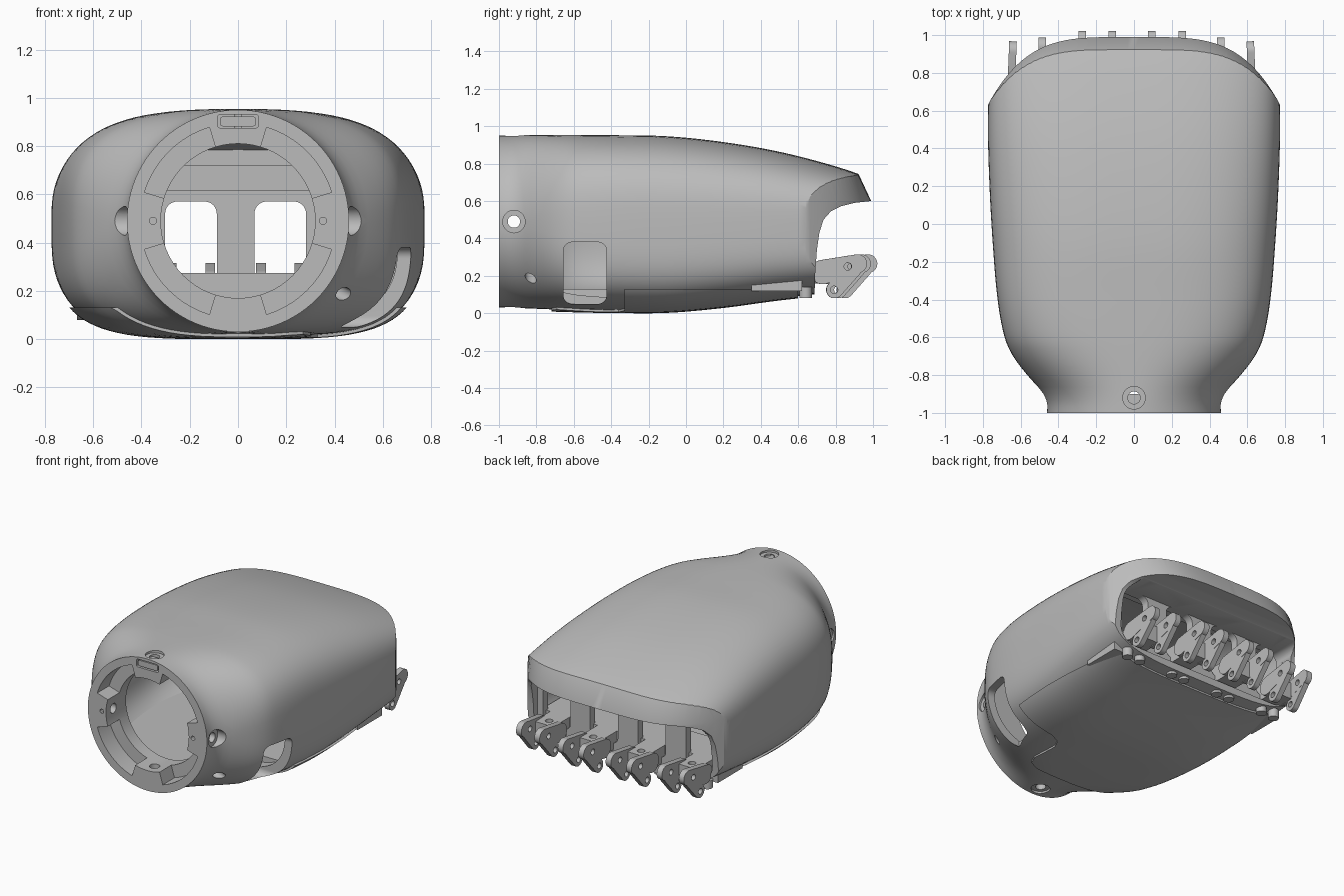
import bpy, bmesh, math
from mathutils import Vector, Matrix

cube = bpy.data.objects.get("Cube")
if cube:
    bpy.data.objects.remove(cube)

grey = bpy.data.materials.new("plain grey")
grey.use_nodes = True
grey.diffuse_color = (0.5, 0.5, 0.5, 1)
grey.node_tree.nodes["Principled BSDF"].inputs["Base Color"].default_value = (0.5, 0.5, 0.5, 1)

MID = 0.49
# y, half width, top, bottom, upper exponent, lower exponent
ROWS = [(-1, .46, .95, .03, 2, 2), (-.95, .462, .951, .03, 2, 2), (-.88, .495, .952, .027, 2.05, 2.1),
        (-.8, .565, .953, .024, 2.2, 2.4), (-.7, .64, .954, .02, 2.5, 2.9), (-.6, .685, .954, .017, 2.8, 3.4),
        (-.4, .722, .952, .013, 3, 3.8), (-.1, .748, .946, .014, 3, 4), (.2, .765, .915, .04, 3, 4),
        (.5, .773, .863, .08, 3, 4), (.8, .765, .785, .11, 3, 4), (1.05, .74, .70, .125, 3, 4)]


def spline_row(y):
    """Smooth interpolation of the body sections along y."""
    k = max(i for i in range(len(ROWS) - 1) if ROWS[i][0] <= y or i == 0)
    a, b = ROWS[k], ROWS[k + 1]
    p, q = ROWS[max(k - 1, 0)], ROWS[min(k + 2, len(ROWS) - 1)]
    h = b[0] - a[0]
    t = (y - a[0]) / h
    out = []
    for j in range(1, len(a)):
        m0 = (b[j] - p[j]) / (b[0] - p[0]) * h
        m1 = (q[j] - a[j]) / (q[0] - a[0]) * h
        out.append((2*t**3 - 3*t*t + 1) * a[j] + (t**3 - 2*t*t + t) * m0
                   + (3*t*t - 2*t**3) * b[j] + (t**3 - t*t) * m1)
    return out


def section(y, inset=0, count=96):
    w, top, bottom, nu, nl = spline_row(y)
    ring = []
    for i in range(count):
        a = 2 * math.pi * i / count
        c, s = math.cos(a), math.sin(a)
        n = nu if s >= 0 else nl
        h = (top - MID if s >= 0 else MID - bottom) - inset
        ring.append((math.copysign(abs(c) ** (2 / n), c) * (w - inset), y,
                     MID + math.copysign(abs(s) ** (2 / n), s) * h))
    return ring


def loft(name, rings):
    """Closed solid through rings of equal point count."""
    bm = bmesh.new()
    loops = [[bm.verts.new(p) for p in r] for r in rings]
    n = len(loops[0])
    for a, b in zip(loops, loops[1:]):
        for i in range(n):
            bm.faces.new((a[i], a[(i + 1) % n], b[(i + 1) % n], b[i]))
    bm.faces.new(loops[0])
    bm.faces.new(loops[-1])
    bmesh.ops.recalc_face_normals(bm, faces=bm.faces)
    mesh = bpy.data.meshes.new(name)
    bm.to_mesh(mesh)
    bm.free()
    mesh.materials.append(grey)
    ob = bpy.data.objects.new(name, mesh)
    bpy.context.collection.objects.link(ob)
    return ob


def prism(name, pts, axis, lo, hi):
    """Extrude a 2D outline along x (points yz), y (points xz) or z (points xy)."""
    k = "xyz".index(axis)
    return loft(name, [[p[:k] + (d,) + p[k:] for p in map(tuple, pts)] for d in (lo, hi)])


def box(name, x0, x1, y0, y1, z0, z1):
    return prism(name, [(x0, y0), (x1, y0), (x1, y1), (x0, y1)], "z", z0, z1)


def rounded(a0, a1, b0, b1, r, steps=8):
    pts = []
    for k, (a, b) in enumerate([(a1-r, b1-r), (a0+r, b1-r), (a0+r, b0+r), (a1-r, b0+r)]):
        for i in range(steps + 1):
            t = math.pi / 2 * (k + i / steps)
            pts.append((a + r * math.cos(t), b + r * math.sin(t)))
    return pts


def arc(r, a0, a1, cx, cz, steps=16):
    angles = [math.radians(a0 + (a1 - a0) * i / steps) for i in range(steps + 1)]
    return [(cx + r * math.cos(t), cz + r * math.sin(t)) for t in angles]


def cylinder(name, r, start, end, r2=None, sides=32):
    a, b = Vector(start), Vector(end)
    rot = (b - a).to_track_quat("Z", "Y")
    rings = [[tuple(c + rot @ Vector((q * math.cos(t), q * math.sin(t), 0)))
              for t in (2 * math.pi * i / sides for i in range(sides))] for c, q in ((a, r), (b, r2 or r))]
    return loft(name, rings)


def cut(ob, other, operation="DIFFERENCE"):
    mod = ob.modifiers.new("cut", "BOOLEAN")
    mod.operation, mod.solver, mod.object = operation, "EXACT", other
    bpy.context.view_layer.objects.active = ob
    bpy.ops.object.modifier_apply(modifier=mod.name)
    bpy.data.objects.remove(other)


def spaced(a, b, n):
    return [a + (b - a) * i / n for i in range(n + 1)]


FINGERS = (-.565, -.195, .175, .54)

# Hollow housing with a rounded, undercut rear end
shell = loft("housing", [section(y) for y in spaced(-1, 1.05, 60)])
rear = []
for z, tip in ((-.2, .99), (.6, .99), (1.1, .757)):
    rear.append([(x, .6 + (tip - .6) * (1 - abs(x / .79) ** 4), z) for x in spaced(-.79, .79, 48)]
                + [(.79, -1.2, z), (-.79, -1.2, z)])
cut(shell, loft("rear_outline", rear), "INTERSECT")
undercut = [(1.2, .6), (.99, .6), (.9, .59), (.83, .572), (.775, .545), (.735, .5), (.713, .43),
            (.7, .34), (.69, .2), (.68, -.2), (1.2, -.2)]
cut(shell, prism("rear_undercut", undercut, "x", -1, 1))
cut(shell, loft("cavity", [section(y, .055) for y in spaced(-.78, .6, 30)]))

# Recessed rear face with four finger windows
cut(shell, prism("rear_recess", rounded(-.69, .69, .15, .57, .12), "y", .655, 1.2))
for c in FINGERS:
    cut(shell, prism("finger_window", rounded(c - .107, c + .107, .2, .57, .05), "y", .5, 1.2))

# Wrist socket: bore and four pockets between the locking tabs
cut(shell, cylinder("socket_bore", .32, (0, -1.1, MID), (0, -.7, MID), sides=64))
for k in range(4):
    a = 90 * k
    pocket = arc(.405, a + 17, a + 73, 0, MID) + arc(.3, a + 73, a + 17, 0, MID)
    cut(shell, prism("socket_pocket", pocket, "y", -1.1, -.87))
cut(shell, prism("latch_slot", rounded(-.085, .085, .875, .93, .012, 3), "y", -1.1, -.95))

# Countersunk screw holes around the wrist
for k in range(4):
    d = Vector((math.cos(k * math.pi / 2), 0, math.sin(k * math.pi / 2)))
    o = Vector((0, -.92, MID))
    cut(shell, cylinder("screw_hole", .033, o + d * .25, o + d * .6))
    cut(shell, cylinder("screw_seat", .06, o + d * .445, o + d * .6))
for s in (-1, 1):
    cut(shell, cylinder("tab_hole", .015, (s * .352, -1.1, MID), (s * .352, -.96, MID), sides=12))
cut(shell, cylinder("lower_side_hole", .03, (.3, -.83, .26), (.75, -.83, .02)))

# Thumb opening in the left side wall
cut(shell, prism("thumb_opening", rounded(-.655, -.425, .05, .38, .045), "x", .4, 1))

# Palm pad: slightly larger than the housing, trimmed to an outline
pad = loft("palm_pad", [section(y, -.012) for y in spaced(-.8, .7, 44)])
outline = [(.9, -.33), (.9, .6), (-.9, .6), (-.9, -.55), (-.62, -.68), (-.5, -.72), (.2, -.72), (.27, -.69),
           (.3, -.62), (.3, -.42), (.33, -.36), (.4, -.33)]
cut(pad, prism("pad_outline", outline, "z", -.2, .13), "INTERSECT")

# Inner frame: lower shelf and upper crossbar
box("lower_shelf", -.68, .68, .35, .62, .12, .275)
box("upper_crossbar", -.68, .68, .5, .62, .615, .72)
prism("latch", rounded(-.075, .075, .882, .922, .01, 3), "y", -.995, -.9)


def capsule(name, a, ra, b, rb, half):
    """Plate with two round ends in the yz plane."""
    t = math.degrees(math.atan2(b[1] - a[1], b[0] - a[0]))
    return prism(name, arc(rb, t - 90, t + 90, *b) + arc(ra, t + 90, t + 270, *a), "x", -half, half)


# Finger knuckles: two drilled lugs, a mounting block and two rivets each
lug = capsule("knuckle_lug", (.75, .22), .065, (.938, .265), .05, .02)
cut(lug, capsule("lower_lobe", (.91, .24), .05, (.815, .125), .045, .019), "UNION")
for y, z in ((.885, .25), (.812, .125)):
    cut(lug, cylinder("pin_hole", .02, (-.1, y, z), (.1, y, z), sides=20))
for f, c in enumerate(FINGERS):
    outer = f in (0, 3)
    shift = 0 if outer else .035
    block = box("knuckle_block", c - .075, c + .075, .58, .8 + shift, .16, .275)
    cut(block, cylinder("block_hole", .025, (c, .74 + shift, .2), (c, .74 + shift, .4), sides=20))
    for s in (-1, 1):
        copy = bpy.data.objects.new("knuckle_lug", lug.data)
        bpy.context.collection.objects.link(copy)
        copy.location = (c + s * .08, shift - (.02 if outer and s * c > 0 else 0), 0)
        if outer and s * c > 0:
            copy.rotation_euler.z = math.copysign(.04, c)
            copy.location.x -= math.copysign(.0, c) - math.copysign(.035, c)
        cylinder("rivet_head", .034, (c + s * .05, .64, .14), (c + s * .05, .64, .082), sides=24)
bpy.data.objects.remove(lug)

# Smooth shading with sharp cut edges
for ob in bpy.context.scene.objects:
    ob.select_set(ob.type == "MESH")
bpy.context.view_layer.objects.active = shell
bpy.ops.object.shade_smooth_by_angle(angle=math.radians(30))
